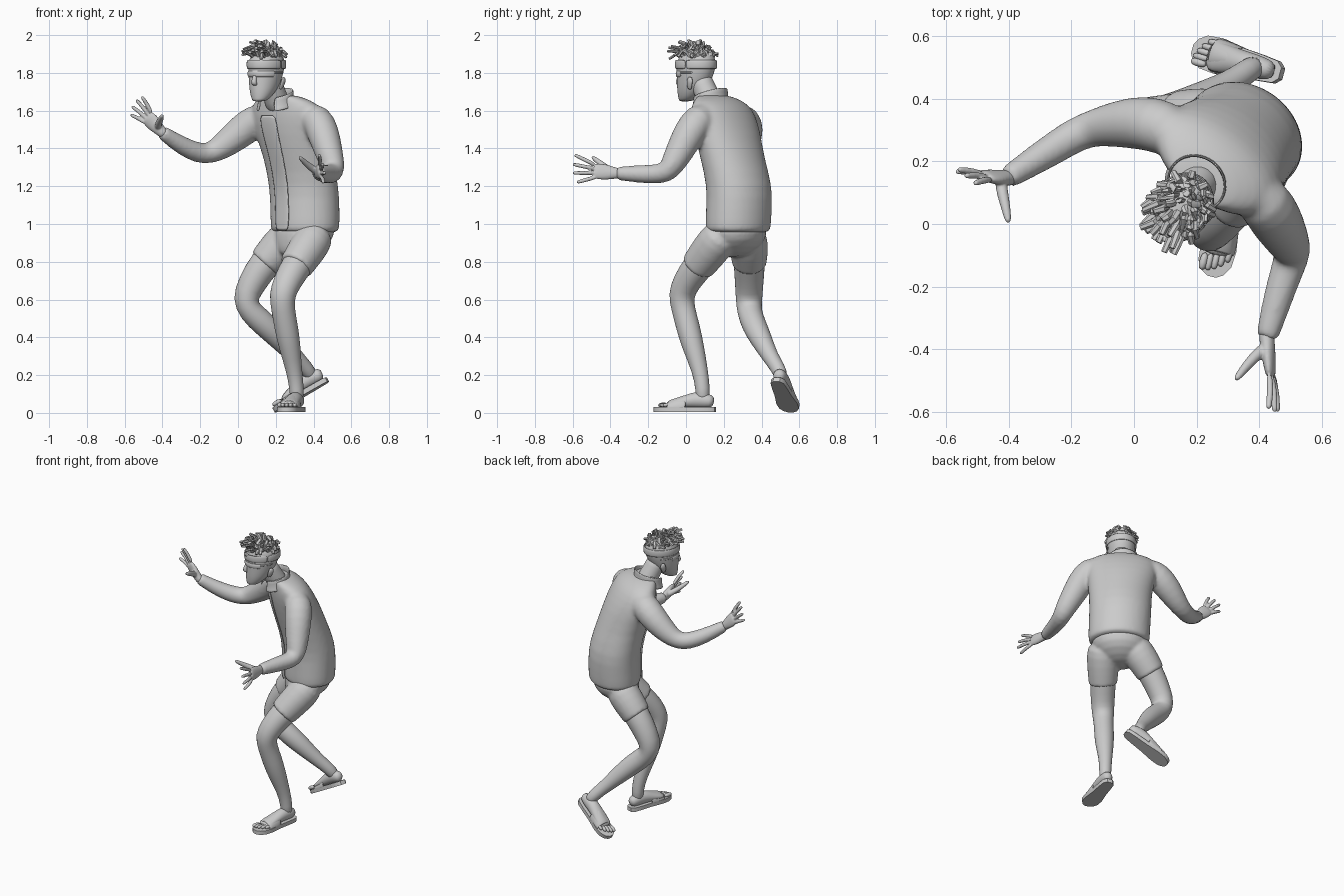
import bpy, bmesh, math, random
from mathutils import Vector as V, Matrix

if "Cube" in bpy.data.objects:
    bpy.data.objects.remove(bpy.data.objects["Cube"])

random.seed(4)
LEFT, BACK, UP = V((.8, -.6, 0)), V((.6, .8, 0)), V((0, 0, 1))   # body axes


def tube(bm, secs, hint=LEFT, flat=False, sides=16):
    """Loft elliptical rings (centre, half width, half depth) along a path."""
    pts = [V(s[0]) for s in secs]
    rings = []
    for i, s in enumerate(secs):
        t = UP if flat else (pts[min(i + 1, len(pts) - 1)] - pts[max(i - 1, 0)]).normalized()
        u = (hint - t * hint.dot(t)).normalized()
        v = t.cross(u)
        rings.append([bm.verts.new(pts[i] + u * s[1] * math.cos(a) + v * s[-1] * math.sin(a))
                      for a in (2 * math.pi * k / sides for k in range(sides))])
    for r, q in zip(rings, rings[1:]):
        for k in range(sides):
            bm.faces.new((r[k], r[(k + 1) % sides], q[(k + 1) % sides], q[k]))
    bm.faces.new(rings[0])
    bm.faces.new(rings[-1])


def finish(name, bm, sub=1, matrix=None, thick=0, fuse=0, relax=4):
    bmesh.ops.recalc_face_normals(bm, faces=bm.faces)
    me = bpy.data.meshes.new(name)
    bm.to_mesh(me)
    bm.free()
    ob = bpy.data.objects.new(name, me)
    bpy.context.collection.objects.link(ob)
    if matrix:
        ob.matrix_world = matrix
    for p in me.polygons:
        p.use_smooth = True
    if thick:
        ob.modifiers.new("thickness", "SOLIDIFY").thickness = thick
    if sub:
        m = ob.modifiers.new("smooth", "SUBSURF")
        m.levels = m.render_levels = sub
    else:
        bpy.context.view_layer.objects.active = ob
        ob.select_set(True)
        bpy.ops.object.shade_smooth_by_angle(angle=math.radians(40))
        ob.select_set(False)
    if fuse:                             # melt overlapping tubes into one skin
        m = ob.modifiers.new("fuse", "REMESH")
        m.mode, m.voxel_size, m.use_smooth_shade = 'VOXEL', fuse, True
        m = ob.modifiers.new("relax", "SMOOTH")
        m.iterations = relax
    return ob


def loft(name, secs, matrix=None, sub=1, **kw):
    bm = bmesh.new()
    tube(bm, secs, **kw)
    return finish(name, bm, sub, matrix)


def strip(name, rows, thick):
    """Sheet through rows of points."""
    bm = bmesh.new()
    g = [[bm.verts.new(p) for p in r] for r in rows]
    for a, b in zip(g, g[1:]):
        for k in range(len(a) - 1):
            bm.faces.new((a[k], a[k + 1], b[k + 1], b[k]))
    return finish(name, bm, 1, None, thick)


# Jacket: body and both sleeves fused
torso = [((.355, .275, .955), .18, .15), ((.355, .275, .958), .196, .163), ((.355, .28, 1.08), .196, .163),
         ((.35, .285, 1.2), .198, .16), ((.32, .245, 1.35), .2, .152), ((.285, .22, 1.48), .22, .147),
         ((.262, .195, 1.58), .235, .128), ((.25, .18, 1.635), .205, .108), ((.232, .158, 1.668), .14, .085),
         ((.215, .135, 1.685), .08, .07)]
bm = bmesh.new()
tube(bm, torso, flat=True, sides=24)
tube(bm, [((.17, .265, 1.565), .075), ((.095, .31, 1.55), .09), ((.03, .325, 1.5), .09),
          ((-.05, .32, 1.435), .077), ((-.12, .308, 1.385), .063), ((-.18, .29, 1.368), .057),
          ((-.25, .245, 1.39), .054), ((-.33, .195, 1.435), .046), ((-.4, .15, 1.485), .038), ((-.405, .147, 1.488), .036)])
tube(bm, [((.36, .11, 1.57), .075), ((.42, .07, 1.56), .09), ((.452, .015, 1.48), .088),
          ((.478, -.03, 1.39), .077), ((.502, -.075, 1.31), .066), ((.505, -.105, 1.27), .057),
          ((.48, -.17, 1.263), .053), ((.45, -.27, 1.265), .046), ((.425, -.36, 1.268), .037),
          ((.424, -.364, 1.268), .035)], hint=V((1, 0, 0)))
finish("jacket", bm, fuse=.011, relax=7)

# Front placket following the jacket surface
strip("jacket_placket", [[V(c) + LEFT * (a + .003) * math.cos(math.radians(t)) + BACK * (b + .003) * math.sin(math.radians(t))
                          for t in (-114, -104, -94, -84)] for c, a, b in torso[1:7]], .006)

# Open stand-up collar
rows = []
for r, dz in ((.11, -.03), (.098, 0), (.1, .045)):
    rows.append([V((.2, .13, 1.65 + dz + .028 * math.sin(t))) + LEFT * r * math.cos(t) + BACK * r * .9 * math.sin(t)
                 for t in (math.radians(-62 + 16.9 * k) for k in range(19))])
strip("jacket_collar", rows, .008)


# Hands: palm, four fingers, thumb
def hand(name, wrist, tips, thumb, normal):
    wrist, tips, thumb = V(wrist), [V(t) for t in tips], [V(p) for p in thumb]
    mid = sum(tips, V()) / 4
    across = (tips[0] - tips[3]).normalized()
    knuckle = wrist.lerp(mid, .47)
    bm = bmesh.new()
    tube(bm, [(wrist.lerp(mid, f), w, h) for f, w, h in
              ((-.15, .028, .026), (.05, .03, .025), (.2, .041, .023), (.38, .045, .02), (.5, .042, .016), (.53, .036, .012))],
         hint=across, sides=12)
    for k, tip in enumerate(tips):
        base = knuckle + across * (.031 - .0205 * k)
        bend = base.lerp(tip, .5) - V(normal) * .006
        tube(bm, [(base, .0125), (bend, .012), (base.lerp(tip, .85), .011), (tip, .009)], hint=across, sides=8)
    tube(bm, [(wrist.lerp(mid, .12), .02), (thumb[0], .022), (thumb[1], .018), (thumb[1].lerp(thumb[2], .7), .0135),
              (thumb[2], .009)], hint=V((.3, .5, .8)), sides=8)
    finish(name, bm, fuse=.0045, relax=3)


hand("hand_right", (-.405, .147, 1.488), [(-.51, .13, 1.677), (-.54, .155, 1.66), (-.563, .175, 1.625), (-.57, .168, 1.58)],
     [(-.425, .12, 1.525), (-.412, .065, 1.55), (-.4, .003, 1.575)], (-.6, -.7, -.3))
hand("hand_left", (.424, -.364, 1.268), [(.43, -.592, 1.367), (.45, -.602, 1.317), (.46, -.602, 1.27), (.452, -.58, 1.22)],
     [(.405, -.405, 1.285), (.365, -.445, 1.315), (.323, -.499, 1.357)], (-1, 0, 0))

# Shorts
bm = bmesh.new()
tube(bm, [((.35, .27, 1.03), .17, .135), ((.35, .275, .95), .185, .152), ((.335, .265, .88), .15, .132),
          ((.3, .23, .82), .07, .07)], flat=True)
tube(bm, [((.43, .21, .97), .09), ((.395, .165, .91), .107), ((.335, .095, .82), .098), ((.305, .06, .775), .092),
          ((.303, .058, .772), .09)])
tube(bm, [((.3, .32, .97), .09), ((.25, .33, .91), .108), ((.18, .335, .835), .1), ((.143, .335, .79), .093),
          ((.14, .335, .787), .091)])
finish("shorts", bm, fuse=.01)


# Sandalled feet, in a frame running from heel to toe; returns the ankle
def foot(side, heel, toe, mirror):
    heel, toe = V(heel), V(toe)
    d = (toe - heel).normalized()
    up = (UP - d * d.z).normalized()
    m = Matrix((d, up.cross(d) * mirror, up)).transposed().to_4x4()
    m.translation = heel
    X = V((0, 1, 0))
    loft("foot_" + side, [((.006, 0, .052), .026, .028), ((.045, 0, .06), .037, .04), ((.1, 0, .066), .04, .046),
                          ((.16, .002, .055), .044, .035), ((.23, .004, .043), .051, .023), ((.265, .004, .036), .046, .015)],
         m, hint=X)
    bm = bmesh.new()                     # sole outline, extruded
    prof = [(0, .018), (.02, .036), (.08, .042), (.15, .046), (.24, .058), (.29, .054), (.32, .036), (.333, .014)]
    f = bm.faces.new([bm.verts.new((x, w, 0)) for x, w in prof] + [bm.verts.new((x, -w, 0)) for x, w in prof[::-1]])
    ex = bmesh.ops.extrude_face_region(bm, geom=[f])
    bmesh.ops.translate(bm, vec=(0, 0, .026), verts=[v for v in ex["geom"] if isinstance(v, bmesh.types.BMVert)])
    finish("sandal_sole_" + side, bm, 0, m)
    bm = bmesh.new()                     # toes
    for k in range(5):
        y, x = .037 - .0185 * k, .32 - .0026 * k * k
        tube(bm, [((x - .06, y, .036), .011), ((x - .02, y, .038), .012 if k else .016), ((x, y, .034), .009)], hint=X, sides=8)
    finish("toes_" + side, bm, 1, m)
    bm = bmesh.new()                     # strap over the instep
    rows = [[bm.verts.new((x, w * math.cos(a), .016 + h * math.sin(a))) for a in (math.pi * k / 10 for k in range(11))]
            for x, w, h in ((.15, .049, .08), (.2, .054, .063), (.255, .058, .046))]
    for a, b in zip(rows, rows[1:]):
        for k in range(10):
            bm.faces.new((a[k], a[k + 1], b[k + 1], b[k]))
    finish("sandal_strap_" + side, bm, 1, m, .008)
    return m @ V((.068, 0, .09))


ankle_l = foot("left", (.328, .155, .005), (.248, -.166, .005), -1)
ankle_r = foot("right", (.478, .478, .165), (.22, .55, .015), 1)

# Legs
loft("leg_left", [((.38, .15, .88), .085), ((.31, .065, .78), .084), ((.258, .0, .69), .076), ((.232, -.027, .62), .071),
                  ((.238, -.015, .55), .063), ((.256, .012, .45), .064), ((.272, .035, .36), .06), ((.298, .076, .22), .042),
                  (ankle_l + V((0, 0, .03)), .039), (ankle_l - V((0, 0, .04)), .037)])
loft("leg_right", [((.23, .335, .89), .085), ((.14, .335, .79), .085), ((.075, .335, .69), .077), ((.034, .333, .6), .071),
                   ((.065, .335, .535), .066), ((.145, .36, .465), .067), ((.215, .395, .395), .06), ((.31, .45, .29), .042),
                   (ankle_r + V((-.02, -.02, .03)), .04), (ankle_r + V((.02, .005, -.03)), .037)], hint=V((0, 1, 0)))

# Neck
loft("neck", [((.22, .15, 1.6), .07), ((.2, .12, 1.67), .064), ((.178, .09, 1.73), .062), ((.168, .075, 1.78), .06)])

# Head, modelled facing -y and then turned
M = Matrix.Translation((.148, .05, 0)) @ Matrix.Rotation(math.radians(-35), 4, 'Z')
X = V((1, 0, 0))
loft("head", [((0, -.07, 1.648), .03, .028), ((0, -.052, 1.66), .046, .048), ((0, -.03, 1.7), .068, .076),
              ((0, -.012, 1.745), .08, .094), ((0, 0, 1.8), .089, .108), ((0, .006, 1.85), .094, .114),
              ((0, .01, 1.9), .08, .098), ((0, .012, 1.93), .045, .055)], M, hint=X, flat=True)
loft("nose", [((0, -.093, 1.8), .01, .012), ((0, -.108, 1.77), .013, .014), ((0, -.113, 1.742), .018, .017),
              ((0, -.096, 1.732), .013, .012)], M, hint=X, flat=True, sides=8)
bm = bmesh.new()
for dz, w in ((0, .026), (-.014, .022)):
    tube(bm, [((-w, -.085, 1.703 + dz), .005), ((0, -.1, 1.704 + dz), .008), ((w, -.085, 1.703 + dz), .005)], hint=UP, sides=8)
finish("lips", bm, 1, M)
bm = bmesh.new()
for s in (-1, 1):
    tube(bm, [((s * .078, .018, 1.71), .012, .007), ((s * .088, .022, 1.735), .018, .008), ((s * .095, .03, 1.76), .021, .009),
              ((s * .091, .03, 1.78), .012, .006)], hint=V((0, 1, 0)), sides=8)
finish("ears", bm, 1, M)


# Headband, and wraparound glasses below it
def wrap(name, z0, z1, a, b, start, end, bulge):
    pts = [math.radians(start + (end - start) * k / 24) for k in range(25)]
    ob = strip(name, [[V(((a + g) * math.cos(t), .004 + (b + g) * math.sin(t), z)) for t in pts]
                      for z, g in ((z0, 0), ((z0 + z1) / 2, bulge), (z1, 0))], .006)
    ob.matrix_world = M


wrap("headband", 1.82, 1.87, .097, .117, 0, 360, .003)
wrap("glasses", 1.778, 1.812, .09, .112, -158, -22, .004)
wrap("glasses_arms", 1.797, 1.807, .092, .112, -200, 20, .001)

# Short dreadlocks springing out of the scalp and falling to the front
bm = bmesh.new()
for i in range(66):
    a, e = i * 2.4, math.radians(90 - 72 * math.sqrt((i + .5) / 66))
    out = V((math.cos(a), math.sin(a), 0))
    root = V((.08 * math.cos(e) * out.x, .01 + .1 * math.cos(e) * out.y, 1.865 + .06 * math.sin(e)))
    n, s = random.uniform(.012, .035), random.uniform(.015, .055)
    p1 = root + out * n * .5 + UP * s * .75 * (.3 + math.sin(e)) + V((0, -.012, 0))
    p2 = p1 + out * n * .7 + V((random.uniform(-.015, .01), random.uniform(-.04, 0), random.uniform(-.03, .012)))
    tube(bm, [(root, .014, .009), (p1, .0125, .008), (p2, .01, .007)], hint=V((-out.y, out.x, .1)), sides=6)
finish("dreadlocks", bm, 0, M)
